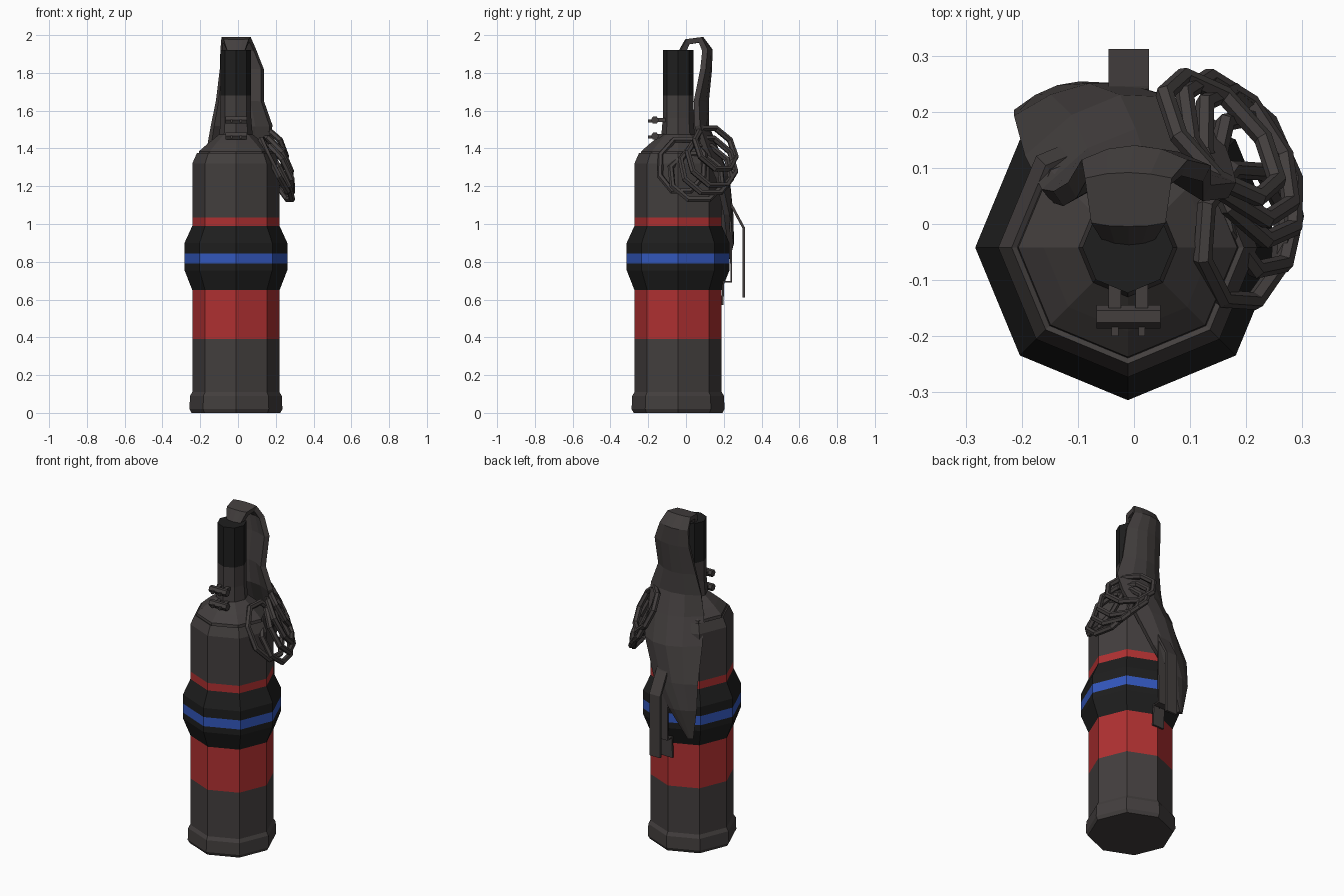
import bpy, bmesh, math
from mathutils import Vector, Matrix

if "Cube" in bpy.data.objects:
    bpy.data.objects.remove(bpy.data.objects["Cube"])

CX, CY = -0.011, -0.042   # axis of the bottle


def mat(name, rgb):
    m = bpy.data.materials.new(name)
    m.diffuse_color = (*rgb, 1)
    m.use_nodes = True
    m.node_tree.nodes["Principled BSDF"].inputs["Base Color"].default_value = m.diffuse_color
    return m


GREY = mat("dark_grey", (0.056, 0.049, 0.048))
BLACK = mat("black", (0.013, 0.013, 0.013))
RED = mat("red", (0.43, 0.030, 0.031))
BLUE = mat("blue", (0.032, 0.095, 0.50))


def make(name, verts, faces, mats, idx=None, solid=0):
    me = bpy.data.meshes.new(name)
    me.from_pydata([tuple(v) for v in verts], [], faces)
    for m in mats:
        me.materials.append(m)
    if idx:
        for p, i in zip(me.polygons, idx):
            p.material_index = i
    bm = bmesh.new()
    bm.from_mesh(me)
    bmesh.ops.recalc_face_normals(bm, faces=bm.faces)
    bm.to_mesh(me)
    bm.free()
    ob = bpy.data.objects.new(name, me)
    bpy.context.collection.objects.link(ob)
    if solid:
        s = ob.modifiers.new("thickness", 'SOLIDIFY')
        s.thickness = solid
        s.offset = 0
    return ob


def lathe(name, prof, mats, n=8):
    """prof: (radius, z, material of the band above); ends are capped."""
    verts, faces, idx = [], [], []
    for r, z, _ in prof:
        for k in range(n):
            a = 2 * math.pi * k / n
            verts.append((CX + r * math.cos(a), CY + r * math.sin(a), z))
    for j in range(len(prof) - 1):
        for k in range(n):
            k2 = (k + 1) % n
            faces.append((j * n + k, j * n + k2, j * n + n + k2, j * n + n + k))
            idx.append(prof[j][2])
    faces.append(tuple(range(n))[::-1])
    idx.append(prof[0][2])
    faces.append(tuple(range((len(prof) - 1) * n, len(prof) * n)))
    idx.append(prof[-1][2])
    return make(name, verts, faces, mats, idx)


# bottle body with painted bands and padded belt
G, K, R, B = 0, 1, 2, 3
lathe("bottle_body", [
    (0.235, 0.0, G), (0.246, 0.02, G), (0.243, 0.09, G), (0.231, 0.11, G),
    (0.231, 0.39, R), (0.231, 0.65, K), (0.272, 0.755, K), (0.272, 0.79, B),
    (0.272, 0.845, K), (0.272, 0.90, K), (0.231, 0.99, R), (0.231, 1.035, G),
    (0.231, 1.32, G), (0.207, 1.375, G), (0.197, 1.37, G), (0.195, 1.385, G),
    (0.150, 1.425, G), (0.088, 1.475, G), (0.081, 1.56, G), (0.081, 1.68, K),
    (0.081, 1.92, K)], [GREY, BLACK, RED, BLUE])

# cloth: rows of (z, left x, right x, middle y, left edge y, right edge y)
rows = [
    (1.90, -0.05, 0.03, -0.03, -0.02, -0.02),
    (1.965, -0.075, 0.055, 0.005, 0.01, 0.01),
    (1.975, -0.085, 0.065, 0.085, 0.075, 0.075),
    (1.92, -0.088, 0.09, 0.125, 0.10, 0.10),
    (1.82, -0.09, 0.13, 0.122, 0.095, 0.09),
    (1.65, -0.11, 0.13, 0.105, 0.06, 0.055),
    (1.52, -0.135, 0.175, 0.105, 0.045, 0.06),
    (1.40, -0.155, 0.165, 0.155, 0.05, 0.10),
    (1.25, -0.185, 0.14, 0.215, 0.11, 0.17),
    (1.05, -0.205, 0.05, 0.235, 0.18, 0.215),
    (0.90, -0.205, -0.06, 0.232, 0.19, 0.235),
    (0.72, -0.175, -0.155, 0.185, 0.18, 0.19)]
C = 5
verts, faces = [], []
for z, xl, xr, ym, yl, yr in rows:
    for c in range(C):
        t = c / (C - 1)
        edge = yl + (yr - yl) * t
        bow = 1 - abs(2 * t - 1) ** 2
        verts.append((xl + (xr - xl) * t, edge + (ym - (yl + yr) / 2) * bow, z))
for j in range(len(rows) - 1):
    for c in range(C - 1):
        a = j * C + c
        faces.append((a, a + 1, a + C + 1, a + C))
make("draped_cloth", verts, faces, [GREY], solid=0.032)


def strap(name, path, x0, x1, thick):
    v = [(x, y, z) for y, z in path for x in (x0, x1)]
    f = [(2 * i, 2 * i + 1, 2 * i + 3, 2 * i + 2) for i in range(len(path) - 1)]
    make(name, v, f, [GREY], solid=thick)


# hanging straps at the back
strap("outer_strap", [(0.19, 1.23), (0.24, 1.10), (0.305, 0.98), (0.305, 0.61)],
      -0.045, 0.027, 0.014)
strap("inner_strap", [(0.235, 1.12), (0.24, 0.695), (0.197, 0.695), (0.193, 0.57)],
      -0.048, 0.027, 0.012)


def ring(name, centre, yaw, tilt, rw, rh, tube, n=8, s=6):
    """Faceted link; faces along yaw, with its lower edge tilted outward."""
    out = Vector((math.cos(yaw), math.sin(yaw), 0))
    side = Vector((-math.sin(yaw), math.cos(yaw), 0))
    down = out * math.sin(tilt) - Vector((0, 0, math.cos(tilt)))
    nor = side.cross(down)
    v, f = [], []
    for i in range(n):
        a = 2 * math.pi * (i + 0.5) / n
        radial = side * math.cos(a) + down * math.sin(a)
        mid = Vector(centre) + side * rw * math.cos(a) + down * rh * math.sin(a)
        for k in range(s):
            b = 2 * math.pi * k / s
            v.append(mid + radial * tube * math.cos(b) + nor * tube * math.sin(b))
    for i in range(n):
        for k in range(s):
            i2, k2 = (i + 1) % n, (k + 1) % s
            f.append((i * s + k, i2 * s + k, i2 * s + k2, i * s + k2))
    make(name, v, f, [GREY])


# bundle of links hanging on the right shoulder
rad = math.radians
for i, (c, yaw, w, h) in enumerate([
        ((0.195, -0.02, 1.31), -4, 0.125, 0.165),
        ((0.215, 0.055, 1.25), 12, 0.145, 0.145),
        ((0.205, 0.105, 1.29), 24, 0.145, 0.15),
        ((0.185, 0.135, 1.33), 33, 0.145, 0.15),
        ((0.155, 0.155, 1.40), 42, 0.135, 0.13)]):
    ring("link_%d" % (i + 1), c, rad(yaw), rad(27), w, h, 0.017)


def box(name, x0, x1, y0, y1, z0, z1):
    v = [(x, y, z) for x in (x0, x1) for y in (y0, y1) for z in (z0, z1)]
    f = [(0, 1, 3, 2), (4, 6, 7, 5), (0, 4, 5, 1), (2, 3, 7, 6), (0, 2, 6, 4), (1, 5, 7, 3)]
    make(name, v, f, [GREY])


# two small clips on the front of the neck
for i, z in enumerate((1.465, 1.55)):
    n = 6
    v = [(x, -0.165 + 0.021 * math.cos(k * math.pi / 3), z + 0.021 * math.sin(k * math.pi / 3))
         for x in (-0.067, 0.047) for k in range(n)]
    f = [(k, (k + 1) % n, n + (k + 1) % n, n + k) for k in range(n)]
    f += [tuple(range(n)), tuple(range(n, 2 * n))]
    make("clip_bar_%d" % i, v, f, [GREY])
    for j, x in enumerate((-0.034, 0.014)):
        box("clip_bracket_%d_%d" % (i, j), x - 0.011, x + 0.011, -0.15, -0.09, z - 0.01, z + 0.012)
        box("clip_prong_%d_%d" % (i, j), x - 0.006, x + 0.006, -0.2, -0.17, z - 0.012, z + 0.004)
